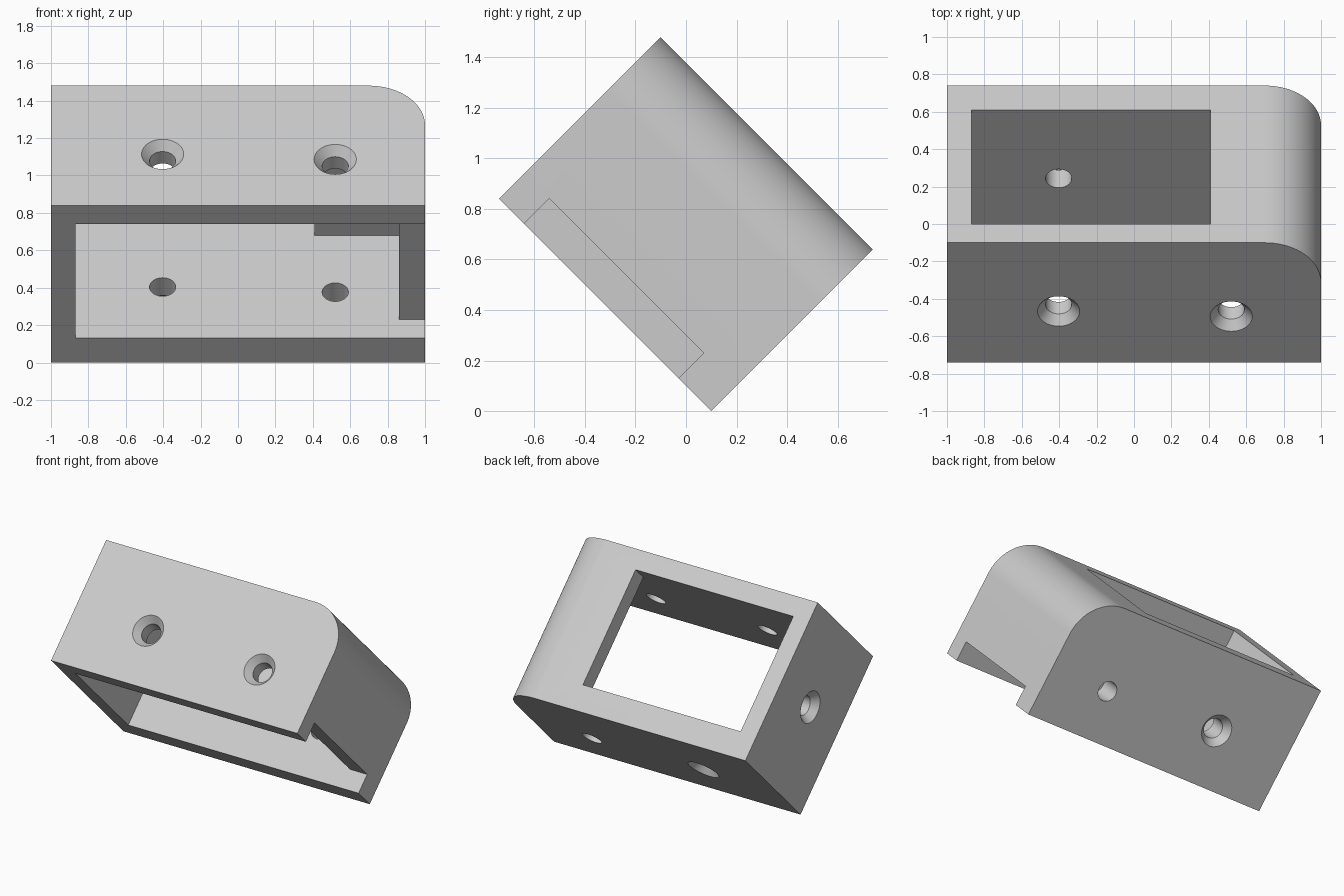
import bpy
import bmesh
from math import cos, sin, pi, radians
from mathutils import Matrix, Vector

LENGTH_V, LENGTH_U = 0.905, 1.188      # depth and height before tilting
FLOOR, CEILING = 0.184, 1.048          # inner faces of the two drilled walls
CORNER = 0.3

old = bpy.data.objects.get("Cube")
if old:
    bpy.data.objects.remove(old, do_unlink=True)

grey = bpy.data.materials.new("light_grey")
grey.use_nodes = True
colour = (0.6, 0.6, 0.6, 1)
grey.diffuse_color = colour
grey.node_tree.nodes["Principled BSDF"].inputs["Base Color"].default_value = colour


def finish(name, bm):
    bmesh.ops.recalc_face_normals(bm, faces=bm.faces)
    mesh = bpy.data.meshes.new(name)
    bm.to_mesh(mesh)
    bm.free()
    mesh.materials.append(grey)
    obj = bpy.data.objects.new(name, mesh)
    bpy.context.collection.objects.link(obj)
    return obj


def prism(name, outline, low, high):
    """Extrude an outline upwards from low to high."""
    bm = bmesh.new()
    face = bm.faces.new([bm.verts.new((x, y, low)) for x, y in outline])
    top = bmesh.ops.extrude_face_region(bm, geom=[face])["geom"]
    verts = [g for g in top if isinstance(g, bmesh.types.BMVert)]
    bmesh.ops.translate(bm, verts=verts, vec=(0, 0, high - low))
    return finish(name, bm)


def drill(name, place, outward, countersunk=True):
    """Screw hole cutter, with its mouth at place, facing outward."""
    profile = [(0.07, -0.25), (0.07, -0.05), (0.13, 0.02)]
    if not countersunk:
        profile = [(0.07, -0.25), (0.07, 0.05)]
    bm = bmesh.new()
    sides = 48
    rings = [[bm.verts.new((r * cos(2 * pi * i / sides), r * sin(2 * pi * i / sides), h))
              for i in range(sides)] for r, h in profile]
    for a, b in zip(rings, rings[1:]):
        for i in range(sides):
            j = (i + 1) % sides
            bm.faces.new((a[i], a[j], b[j], b[i]))
    bm.faces.new(rings[0])
    bm.faces.new(rings[-1])
    turn = Vector(outward).to_track_quat("Z", "Y").to_matrix().to_4x4()
    bm.transform(Matrix.Translation(place) @ turn)
    return finish(name, bm)


# Body with one rounded edge
arc = [(1 - CORNER + CORNER * cos(a), LENGTH_V - CORNER + CORNER * sin(a))
       for a in (pi / 2 * i / 24 for i in range(25))]
bracket = prism("bracket", [(-1, 0), (1, 0)] + arc + [(-1, LENGTH_V)], 0, LENGTH_U)

# Cavity, side notch and back window in a single cutter
cavity = [(-0.87, -0.1), (1.1, -0.1), (1.1, 0.141), (0.86, 0.141),
          (0.86, 0.778), (0.41, 0.778), (0.41, 1.1), (-0.87, 1.1)]
cutters = [prism("cavity_cutter", cavity, FLOOR, CEILING)]

# Screw holes in the two long walls and the end wall
for side, x, v in (("right", -0.403, 0.387), ("left", 0.52, 0.348)):
    cutters.append(drill(side + "_upper_hole", (x, v, LENGTH_U), (0, 0, 1)))
    cutters.append(drill(side + "_lower_hole", (x, v, 0), (0, 0, -1), side == "right"))
cutters.append(drill("end_hole", (-1, 0.447, 0.607), (-1, 0, 0)))

bpy.context.view_layer.objects.active = bracket
for cutter in cutters:
    cutter.hide_render = True
    mod = bracket.modifiers.new(cutter.name, "BOOLEAN")
    mod.operation = "DIFFERENCE"
    mod.solver = "EXACT"
    mod.object = cutter
    bpy.ops.object.modifier_apply(modifier=mod.name)
    bpy.data.objects.remove(cutter, do_unlink=True)

# Tilt the bracket so it stands on its lower back edge
bracket.data.transform(Matrix.Translation((0, 0.1, 0)) @ Matrix.Rotation(radians(45), 4, "X"))
bpy.ops.object.select_all(action="DESELECT")
bracket.select_set(True)
bpy.ops.object.shade_smooth_by_angle(angle=radians(30))
